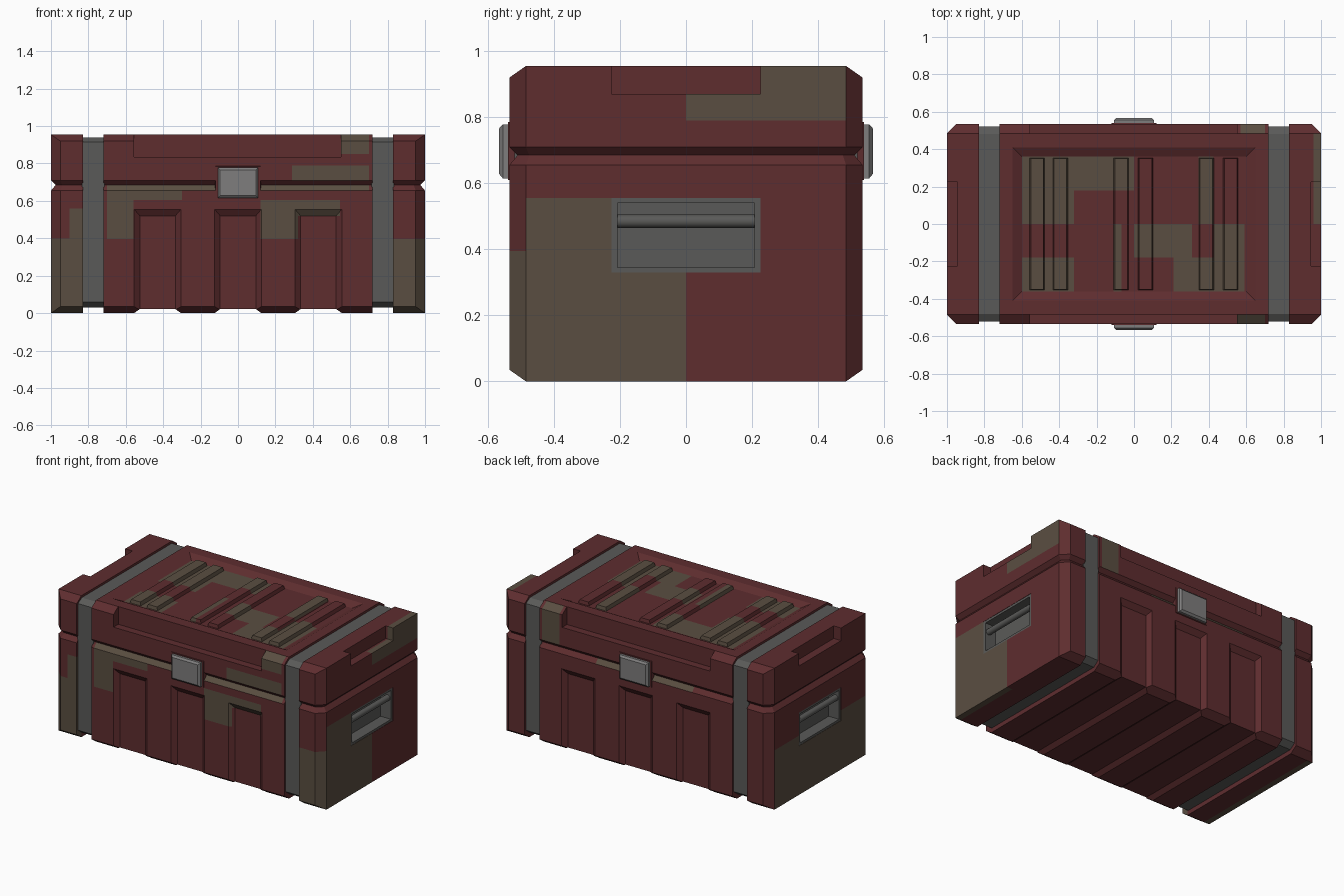
import bpy, bmesh, math
from mathutils import Vector

if "Cube" in bpy.data.objects:
    bpy.data.objects.remove(bpy.data.objects["Cube"])


def material(name, r, g, b):
    m = bpy.data.materials.new(name)
    m.diffuse_color = (r, g, b, 1)
    m.use_nodes = True
    m.node_tree.nodes["Principled BSDF"].inputs["Base Color"].default_value = m.diffuse_color
    return m


RED = material("dark red paint", 0.112, 0.026, 0.028)
BROWN = material("brown camouflage", 0.102, 0.076, 0.053)
GREY = material("strap grey", 0.102, 0.102, 0.098)
STEEL = material("latch steel", 0.21, 0.205, 0.205)


def finish(name, bm, *mats):
    bmesh.ops.remove_doubles(bm, verts=bm.verts, dist=1e-4)
    bmesh.ops.recalc_face_normals(bm, faces=bm.faces)
    me = bpy.data.meshes.new(name)
    bm.to_mesh(me)
    bm.free()
    for m in mats:
        me.materials.append(m)
    ob = bpy.data.objects.new(name, me)
    bpy.context.collection.objects.link(ob)
    return ob


def add_loft(bm, rings):
    """Closed skin over a list of equal-length point rings."""
    rows = [[bm.verts.new(p) for p in ring] for ring in rings]
    n = len(rows[0])
    for a, b in zip(rows, rows[1:]):
        for i in range(n):
            j = (i + 1) % n
            bm.faces.new((a[i], a[j], b[j], b[i]))
    bm.faces.new(rows[0][::-1])
    bm.faces.new(rows[-1])


def loft(name, rings, *mats):
    bm = bmesh.new()
    add_loft(bm, rings)
    return finish(name, bm, *mats)


def rect(axis, d, u0, u1, v0, v1):
    """Rectangle at depth d on an axis; u, v are the other two axes in order."""
    pts = []
    for u, v in ((u0, v0), (u1, v0), (u1, v1), (u0, v1)):
        p = [u, v]
        p.insert(axis, d)
        pts.append(tuple(p))
    return pts


def cut(ob, rings):
    cutter = loft("cutter", rings)
    cutter.hide_render = True
    mod = ob.modifiers.new("cut", 'BOOLEAN')
    mod.operation, mod.solver, mod.object = 'DIFFERENCE', 'EXACT', cutter
    bpy.context.view_layer.objects.active = ob
    bpy.ops.object.modifier_apply(modifier=mod.name)
    bpy.data.objects.remove(cutter)


def paint(ob, patches):
    """Slice faces along the patch boxes and give the inside faces material 1."""
    bm = bmesh.new()
    bm.from_mesh(ob.data)
    eps = 1e-4

    def touches(f, box):
        for k in range(3):
            c = [v.co[k] for v in f.verts]
            if min(c) > box[2 * k + 1] - eps or max(c) < box[2 * k] + eps:
                return False
        return True

    for box in patches:
        for k in range(6):
            faces = [f for f in bm.faces if touches(f, box)]
            if not faces:
                break
            geom = faces + list({e for f in faces for e in f.edges}) + list({v for f in faces for v in f.verts})
            co, no = Vector(), Vector()
            co[k // 2], no[k // 2] = box[k], 1
            bmesh.ops.bisect_plane(bm, geom=geom, dist=eps, plane_co=co, plane_no=no)
        for f in bm.faces:
            c = f.calc_center_median()
            if all(box[2 * k] <= c[k] <= box[2 * k + 1] for k in range(3)):
                f.material_index = 1
    bm.to_mesh(ob.data)
    bm.free()


# Crate levels: height, half depth, half length, corner plane offset
LEVELS = [(0, .485, 1, 1.485), (.035, .535, 1, 1.485), (.655, .535, 1, 1.485),
          (.685, .51, .975, 1.45), (.71, .535, 1, 1.485), (.92, .535, 1, 1.485), (.955, .485, 1, 1.485)]

# Camouflage patches as boxes: x0, x1, y0, y1, z0, z1
F0, F1 = -.6, -.485
FRONT = [(-1.1, -.8, F0, F1, -.1, .4), (-.9, -.8, F0, F1, .4, .56), (.8, 1.1, F0, F1, -.1, .395),
         (-.7, -.56, F0, F1, .395, .655), (-.56, -.3, F0, F1, .605, .655), (-.7, .7, F0, F1, .655, .685),
         (.12, .32, F0, F1, .395, .605), (.32, .545, F0, F1, .52, .605),
         (.29, .7, F0, F1, .71, .79), (.55, .7, F0, F1, .85, .96)]
BACK = [(.57, .7, .485, .6, .71, .96), (-.42, -.1, .485, .6, .655, .685), (.1, .3, .485, .6, .655, .685)]
ENDS = [(.96, 1.1, -.485, 0, -.01, .555), (.96, 1.1, 0, .485, .79, .96),
        (-1.1, -.96, -.485, .485, -.01, .4)]
TOP = [(-.6, -.32, 0, .36, .92, .954), (-.32, 0, .18, .36, .92, .954), (.345, .425, 0, .36, .92, .954),
       (-.6, -.32, -.36, -.18, .92, .954), (-.11, -.068, -.36, 0, .92, .954), (0, .31, -.18, 0, .92, .954),
       (.21, .59, -.36, -.18, .92, .954), (.425, .59, -.18, 0, .92, .954)]

# Middle section of the crate
middle = loft("middle_section", [rect(2, z, -.72, .72, -y, y) for z, y, _, _ in LEVELS], RED, BROWN)
for cx in (-.43, 0, .43):
    for s in (-1, 1):  # shallow upright panels
        cut(middle, [rect(1, s * .51, cx - .095, cx + .095, -.1, .52),
                     rect(1, s * .56, cx - .155, cx + .155, -.1, .59)])
    cut(middle, [rect(2, .022, cx - .095, cx + .095, -.7, .7),
                 rect(2, -.022, cx - .155, cx + .155, -.7, .7)])
for s in (-1, 1):  # long lid notches
    cut(middle, [rect(1, s * .484, -.555, .55, .835, 1.1), rect(1, s * .7, -.555, .55, .835, 1.1)])
# Sunken lid panel
cut(middle, [rect(2, .93, -.6, .6, -.36, .36), rect(2, .98, -.7, .7, -.46, .46)])
paint(middle, FRONT + BACK + TOP)

# Raised lid ribs
bm = bmesh.new()
for x0 in (-.56, -.435, -.11, .02, .345, .475):
    add_loft(bm, [rect(2, .925, x0, x0 + .083, -.355, .355), rect(2, .953, x0 + .008, x0 + .075, -.35, .35)])
ribs = finish("lid_ribs", bm, RED, BROWN)
paint(ribs, TOP)

for s, side in ((-1, "left"), (1, "right")):
    # End block with chamfered corners and wrapped seam
    rings = [[(s * x, y, z) for x, y in ((.83, -Y), (S - Y, -Y), (X, X - S), (X, S - X), (S - Y, Y), (.83, Y))]
             for z, Y, X, S in LEVELS]
    end = loft(side + "_end_block", rings, RED, BROWN)
    cut(end, [rect(0, s * .945, -.225, .225, .87, 1.1), rect(0, s * 1.1, -.225, .225, .87, 1.1)])
    cut(end, [rect(0, s * .9, -.225, .225, .33, .555), rect(0, s * 1.1, -.225, .225, .33, .555)])
    paint(end, FRONT + ENDS)

    # Strap band around the crate
    band = [(.03, .48), (.06, .52), (.915, .52), (.94, .48)]
    xs = sorted((s * .715, s * .835))
    loft(side + "_strap", [rect(2, z, *xs, -y, y) for z, y in band], GREY)

    # Handle housing with its pocket
    house = loft(side + "_handle_housing",
                 [rect(0, s * .9, -.225, .225, .33, .555), rect(0, s * .998, -.225, .225, .33, .555)], GREY)
    cut(house, [rect(0, s * .92, -.207, .207, .345, .54), rect(0, s * 1.1, -.207, .207, .345, .54)])

    # Round handle bar
    bar = loft(side + "_handle_bar",
               [[(s * .972 + .02 * math.cos(a), y, .485 + .02 * math.sin(a))
                 for a in (i * math.tau / 20 for i in range(20))] for y in (-.208, .208)], GREY)
    bpy.ops.object.select_all(action='DESELECT')
    bar.select_set(True)
    bpy.context.view_layer.objects.active = bar
    bpy.ops.object.shade_smooth_by_angle(angle=math.radians(40))

# Latches front and back
for s, side in ((-1, "front"), (1, "back")):
    loft(side + "_latch_frame", [rect(1, s * .49, -.125, .125, .605, .79),
                                 rect(1, s * .539, -.12, .12, .61, .785)], RED)
    loft(side + "_latch", [rect(1, s * .53, -.108, .108, .615, .778), rect(1, s * .555, -.108, .108, .615, .778),
                           rect(1, s * .566, -.095, .095, .628, .766)], STEEL)
